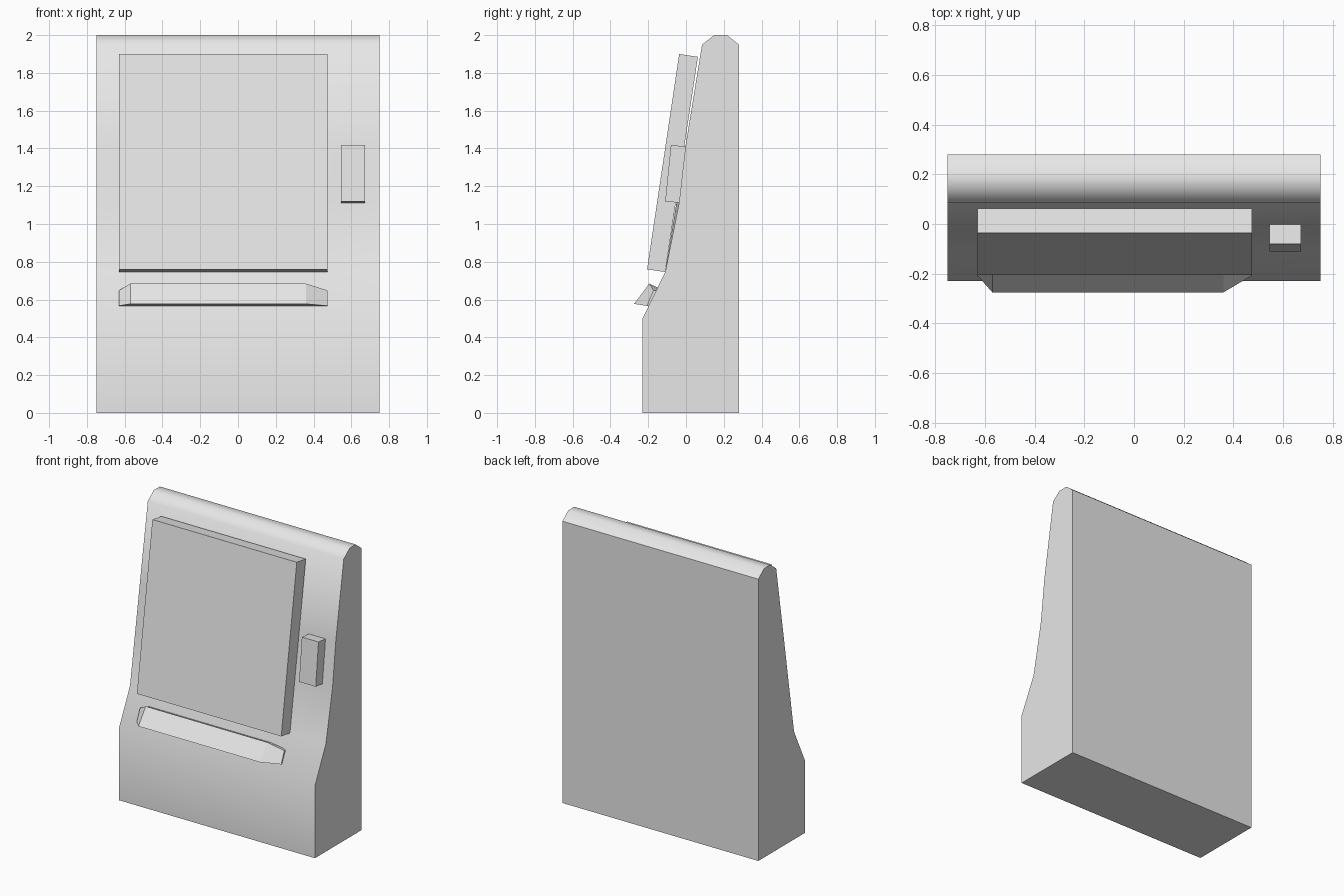
import bpy, bmesh, math

cube = bpy.data.objects.get("Cube")
if cube:
    bpy.data.objects.remove(cube, do_unlink=True)

grey = bpy.data.materials.new("light_grey")
grey.use_nodes = True
grey.diffuse_color = (0.8, 0.8, 0.8, 1)
grey.node_tree.nodes["Principled BSDF"].inputs["Base Color"].default_value = (0.8, 0.8, 0.8, 1)


def loft(name, stations, smooth=None):
    """Join matching (y, z) profiles placed along x and cap both ends."""
    bm = bmesh.new()
    rings = [[bm.verts.new((x, y, z)) for y, z in prof] for x, prof in stations]
    count = len(rings[0])
    for a, b in zip(rings, rings[1:]):
        for i in range(count):
            j = (i + 1) % count
            bm.faces.new((a[i], a[j], b[j], b[i]))
    bm.faces.new(rings[0])
    bm.faces.new(rings[-1])
    bmesh.ops.recalc_face_normals(bm, faces=bm.faces)
    mesh = bpy.data.meshes.new(name)
    bm.to_mesh(mesh)
    bm.free()
    mesh.materials.append(grey)
    obj = bpy.data.objects.new(name, mesh)
    bpy.context.collection.objects.link(obj)
    if smooth:
        bpy.ops.object.select_all(action='DESELECT')
        obj.select_set(True)
        bpy.context.view_layer.objects.active = obj
        bpy.ops.object.shade_smooth_by_angle(angle=math.radians(smooth))
    return obj


# Cabinet: leaning front, slightly hollowed beside the screen
def cabinet_profile(hollow):
    return [(-0.23, 0), (-0.23, 0.5), (-0.11, 0.746),
            (-0.051 + hollow, 1.11), (-0.003, 1.41),
            (0.085, 1.95), (0.15, 2), (0.217, 2), (0.28, 1.95), (0.28, 0)]


loft("cabinet", [(-0.75, cabinet_profile(0)), (0.475, cabinet_profile(0)),
                 (0.545, cabinet_profile(0.014)), (0.75, cabinet_profile(0.014))], 46)

# Screen panel
screen = [(-0.206, 0.76), (-0.036, 1.9), (0.063, 1.885), (-0.11, 0.746)]
loft("screen_panel", [(-0.63, screen), (0.475, screen)])

# Card reader block
reader = [(-0.11, 1.12), (-0.08, 1.418), (0.0, 1.41), (-0.035, 1.112)]
loft("card_reader", [(0.545, reader), (0.672, reader)])

# Sloping shelf with ends tapering back into the cabinet
shelf = [(-0.275, 0.577), (-0.195, 0.684), (-0.14, 0.66), (-0.19, 0.565)]
shelf_end = [(-0.207, 0.567), (-0.172, 0.648), (-0.14, 0.645), (-0.19, 0.565)]
loft("shelf", [(-0.63, shelf_end), (-0.57, shelf), (0.36, shelf), (0.475, shelf_end)])
